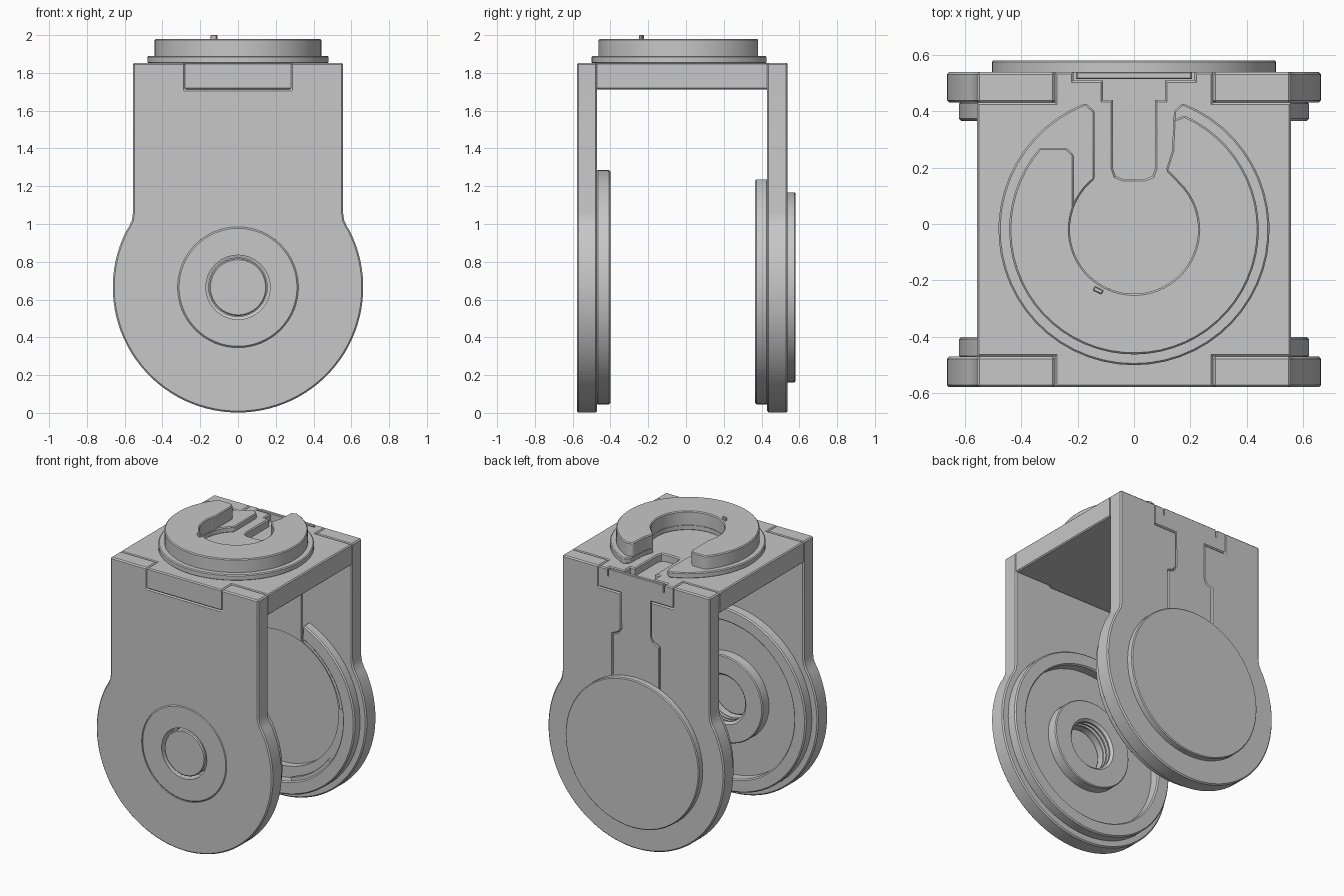
import bpy, bmesh
from math import sin, cos, radians, tau

cube = bpy.data.objects.get("Cube")
if cube:
    bpy.data.objects.remove(cube, do_unlink=True)

grey = bpy.data.materials.new("plain grey")
grey.use_nodes = True
grey.diffuse_color = (0.57, 0.57, 0.57, 1)
grey.node_tree.nodes["Principled BSDF"].inputs["Base Color"].default_value = grey.diffuse_color

HUB_Z = 0.665      # height of the pivot axis
DISC_Y = -0.02     # centre of the top disc
SEAM_Z = 1.80      # joint between the two layers of the top plate


def smooth(ob):
    bpy.ops.object.select_all(action='DESELECT')
    ob.select_set(True)
    bpy.context.view_layer.objects.active = ob
    bpy.ops.object.shade_smooth_by_angle(angle=radians(28))


def finish(name, bm, bevel):
    """Bevel the sharp edges away from the seam, then make a smooth-shaded object."""
    bmesh.ops.recalc_face_normals(bm, faces=bm.faces)
    if bevel:
        sharp = [e for e in bm.edges if e.calc_face_angle(0) > radians(30)
                 and all(abs(v.co.z - SEAM_Z) > 0.001 for v in e.verts)]
        bmesh.ops.bevel(bm, geom=sharp, offset=bevel, segments=1,
                        affect='EDGES', clamp_overlap=True)
    mesh = bpy.data.meshes.new(name)
    bm.to_mesh(mesh)
    bm.free()
    mesh.materials.append(grey)
    ob = bpy.data.objects.new(name, mesh)
    bpy.context.collection.objects.link(ob)
    smooth(ob)
    return ob


def prism(name, outline, axis, lo, hi, bevel=0.006):
    """Extrude an outline along y (points are x, z) or z (points are x, y)."""
    bm = bmesh.new()
    place = (lambda a, b, d: (a, d, b)) if axis == 'y' else (lambda a, b, d: (a, b, d))
    low = [bm.verts.new(place(a, b, lo)) for a, b in outline]
    high = [bm.verts.new(place(a, b, hi)) for a, b in outline]
    bm.faces.new(low)
    bm.faces.new(high)
    n = len(low)
    for i in range(n):
        j = (i + 1) % n
        bm.faces.new((low[i], low[j], high[j], high[i]))
    return finish(name, bm, bevel)


def lathe(name, profile, bevel=0.0, n=64):
    """Spin a closed (radius, y) profile around the pivot axis."""
    bm = bmesh.new()
    rings = [[bm.verts.new((r * cos(tau * i / n), y, HUB_Z + r * sin(tau * i / n)))
              for r, y in profile] for i in range(n)]
    m = len(profile)
    for i in range(n):
        a, b = rings[i], rings[(i + 1) % n]
        for k in range(m):
            q = (k + 1) % m
            bm.faces.new((a[k], a[q], b[q], b[k]))
    return finish(name, bm, bevel)


def arc(r, a0, a1, centre, n=48):
    return [(r * cos(radians(a0 + (a1 - a0) * i / n)),
             centre + r * sin(radians(a0 + (a1 - a0) * i / n))) for i in range(n + 1)]


def circle(r, centre, n=64):
    return arc(r, 0, 360, centre, n)[:-1]


def sector(r_in, r_out, a0, a1, centre, n=24):
    return arc(r_out, a0, a1, centre, n) + arc(r_in, a1, a0, centre, n)


def mirrored(half):
    return half + [(-x, y) for x, y in reversed(half)]


def box(x0, x1, y0, y1):
    return [(x0, y0), (x1, y0), (x1, y1), (x0, y1)]


def drill(ob, r, y0, y1):
    """Cut a round hole on the pivot axis."""
    cutter = prism("cutter", circle(r, HUB_Z), 'y', y0, y1, 0)
    cutter.hide_render = True
    mod = ob.modifiers.new("hole", 'BOOLEAN')
    mod.operation = 'DIFFERENCE'
    mod.solver = 'EXACT'
    mod.object = cutter
    bpy.ops.object.select_all(action='DESELECT')
    bpy.context.view_layer.objects.active = ob
    ob.select_set(True)
    bpy.ops.object.modifier_apply(modifier=mod.name)
    bpy.data.objects.remove(cutter, do_unlink=True)
    smooth(ob)


def arm_outline(notch):
    """Round lower lobe, filleted neck, straight sides, notched top edge."""
    side = [(0.578, 0.985), (0.562, 1.02), (0.556, 1.06), (0.556, 1.853)]
    right = side + [(0.28, 1.853), (0.28, 1.712)] + notch
    return mirrored(right) + arc(0.663, -207, 27, HUB_Z, 64)


# Side arms
front_arm = prism("front_arm", arm_outline([]), 'y', -0.578, -0.47, 0.008)
drill(front_arm, 0.32, -0.7, -0.3)
strip = [(0.11, 1.47), (0.13, 1.44), (0.175, 1.42), (0.175, 1.0)]
back_arm = prism("back_arm", arm_outline([(0.11, 1.712)] + strip), 'y', 0.43, 0.538, 0.008)
drill(back_arm, 0.455, 0.3, 0.48)

# Cable cover let into the back arm
cover = prism("cable_cover", mirrored([(0.11, SEAM_Z)] + strip), 'y', 0.433, 0.538, 0.006)
drill(cover, 0.455, 0.3, 0.48)

# Top plate: solid lower layer, upper layer with the cable slot
edge = [(0.28, -0.578), (0.28, -0.47), (0.556, -0.47),
        (0.556, 0.43), (0.28, 0.43), (0.28, 0.538)]
prism("top_plate_lower", mirrored(edge + [(0.11, 0.538), (0.11, 0.433)]),
      'z', 1.712, SEAM_Z, 0.007)
slot = [(0.215, 0.538), (0.215, 0.508), (0.11, 0.508), (0.11, 0.44),
        (0.075, 0.44), (0.075, 0.2), (0.065, 0.17), (0.04, 0.16)]
prism("top_plate_upper", mirrored(edge + slot), 'z', SEAM_Z, 1.853, 0.007)
prism("slot_lip", box(-0.205, 0.205, 0.514, 0.538), 'z', SEAM_Z, 1.853, 0.004)

# Top disc: open flange, thicker open collar and a small index pin
throat = [(0.113, 0.19), (0.135, 0.26), (0.14, 0.37)]
flange = arc(0.48, 69, -249, DISC_Y) + [(-0.14, 0.40)] \
    + arc(0.227, -232, 46, DISC_Y) + throat + [(0.142, 0.40)]
prism("disc_flange", flange, 'z', 1.85, 1.89, 0.006)
collar = arc(0.442, 66, -221, DISC_Y) + [(-0.24, 0.27), (-0.213, 0.245)] \
    + arc(0.227, -200, 46, DISC_Y) + throat
prism("disc_collar", collar, 'z', 1.88, 1.98, 0.006)
pin = prism("index_pin", box(-0.017, 0.017, -0.008, 0.008), 'z', 1.96, 2.0, 0.003)
pin.location = (-0.127, -0.235, 0)
pin.rotation_euler.z = radians(-25)

# Front pivot: inner rim, threaded hub and plug
lathe("front_rim", [(0.53, -0.475), (0.53, -0.40), (0.62, -0.40), (0.62, -0.475)], 0.008)
threads = []
for k in range(3):
    y = -0.415 - 0.03 * k
    threads += [(0.155, y), (0.155, y - 0.01), (0.17, y - 0.015), (0.17, y - 0.025)]
lathe("threaded_hub", [(0.17, -0.578), (0.312, -0.578), (0.32, -0.57), (0.32, -0.47),
                       (0.295, -0.47), (0.295, -0.406), (0.289, -0.40),
                       (0.17, -0.40)] + threads)
prism("hub_plug", circle(0.152, HUB_Z), 'y', -0.575, -0.52)

# Back pivot: open inner rim with locking lips, and the outer cap
prism("back_rim", arc(0.62, 68, -248, HUB_Z) + arc(0.53, -245, 65, HUB_Z),
      'y', 0.365, 0.435, 0.008)
for start, end in ((8, 64), (-75, -35), (-145, -105), (-244, -188)):
    prism("locking_lip", sector(0.505, 0.54, start, end, HUB_Z), 'y', 0.375, 0.40, 0.003)
prism("back_cap", circle(0.503, HUB_Z), 'y', 0.53, 0.58)
